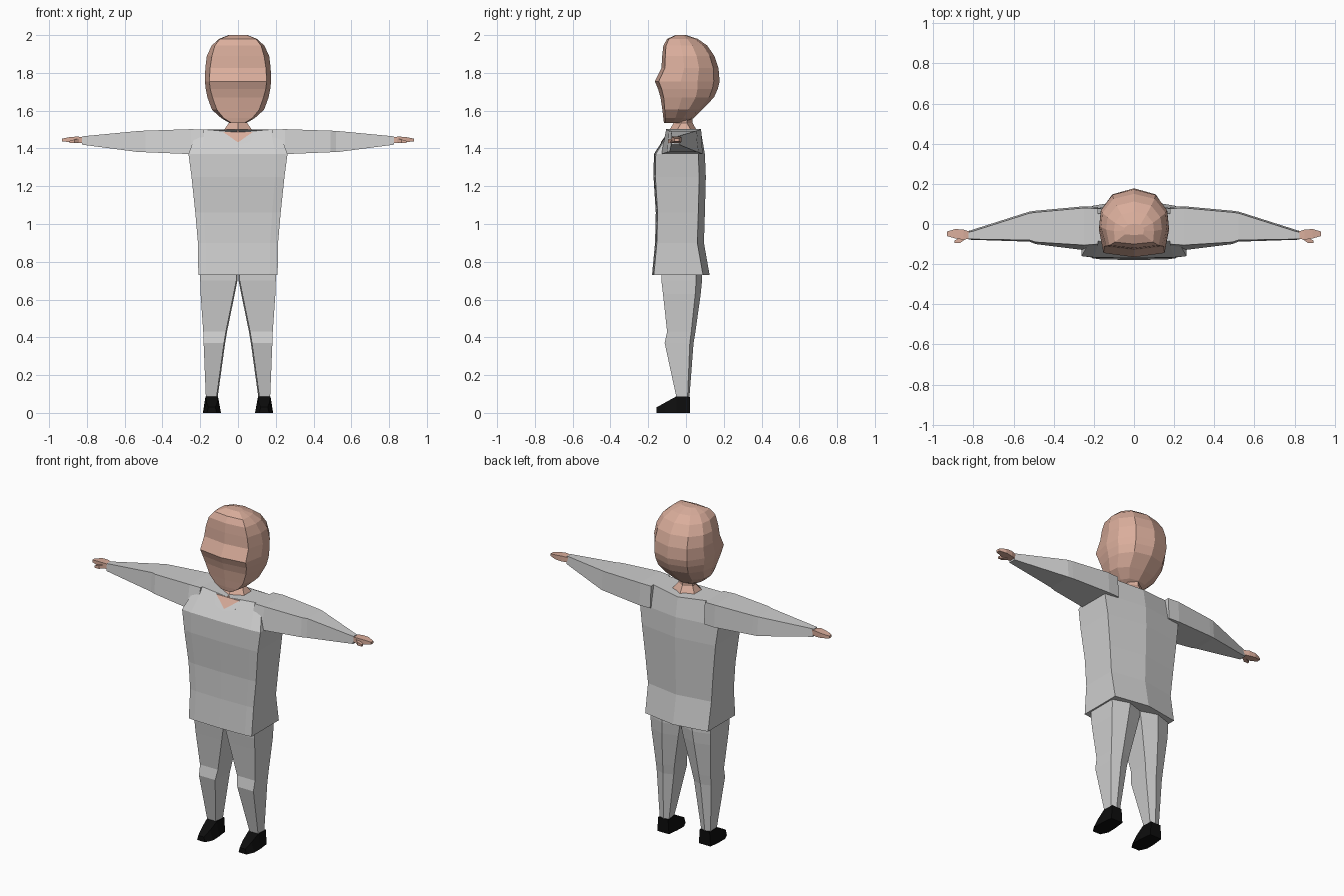
import bpy, bmesh


def material(name, rgb):
    m = bpy.data.materials.new(name)
    m.diffuse_color = (*rgb, 1)
    return m


GREY = material("cloth grey", (0.62, 0.62, 0.62))
SKIN = material("skin", (0.70, 0.42, 0.33))
BLACK = material("shoe black", (0.004, 0.004, 0.004))


def loft(name, rings, mat, flip=1):
    """Skin a closed solid through rings of equal point count; flip=-1 mirrors it in x."""
    bm = bmesh.new()
    loops = [[bm.verts.new((flip * x, y, z)) for x, y, z in r] for r in rings]
    n = len(rings[0])
    for a, b in zip(loops, loops[1:]):
        for i in range(n):
            j = (i + 1) % n
            bm.faces.new((a[i], a[j], b[j], b[i]))
    bm.faces.new(loops[0])
    bm.faces.new(loops[-1])
    bmesh.ops.recalc_face_normals(bm, faces=bm.faces)
    me = bpy.data.meshes.new(name)
    bm.to_mesh(me)
    bm.free()
    me.materials.append(mat)
    ob = bpy.data.objects.new(name, me)
    bpy.context.collection.objects.link(ob)
    return ob


def symmetric(half, z):
    """Full ring from half points; first and last lie on the centre plane."""
    pts = half + [(-x, y) for x, y in half[-2:0:-1]]
    return [(x, y, z) for x, y in pts]


# Head: z, front y, back y, half width, front panel half width
head = [(1.535, -0.117, 0.00, 0.045, 0.035), (1.56, -0.120, 0.04, 0.088, 0.075),
        (1.605, -0.125, 0.085, 0.138, 0.112), (1.67, -0.135, 0.148, 0.162, 0.135),
        (1.715, -0.148, 0.168, 0.171, 0.147), (1.755, -0.165, 0.178, 0.175, 0.152),
        (1.825, -0.130, 0.172, 0.173, 0.148), (1.89, -0.126, 0.150, 0.165, 0.138),
        (1.945, -0.120, 0.112, 0.139, 0.122), (1.98, -0.100, 0.062, 0.10, 0.095),
        (2.0, -0.055, 0.00, 0.05, 0.045)]
rings = []
for z, f, b, w, p in head:
    d = b - f
    rings.append(symmetric([(0, f), (p, f + 0.06 * d), (w, f + 0.40 * d), (w * 0.95, f + 0.66 * d),
                            (w * 0.62, f + 0.91 * d), (0, b)], z))
loft("head", rings, SKIN)

# Neck
loft("neck", [symmetric([(0, f), (w, f + 0.04), (w, b - 0.03), (0, b)], z)
              for z, f, b, w in [(1.46, -0.095, 0.06, 0.085), (1.49, -0.092, 0.06, 0.08),
                                 (1.535, -0.065, 0.035, 0.048), (1.6, -0.06, 0.035, 0.048)]], SKIN)

# Shirt body: z, front y, back ridge y, half width
body = [(0.73, -0.18, 0.125, 0.21), (0.90, -0.164, 0.095, 0.212), (1.06, -0.16, 0.10, 0.226),
        (1.25, -0.172, 0.105, 0.246), (1.37, -0.17, 0.10, 0.262), (1.50, -0.09, 0.08, 0.215)]
rings = []
for z, f, b, w in body:
    inner = min(w * 0.8, 0.2)
    rings.append(symmetric([(0, f), (inner, f + 0.004), (w, f + 0.01), (w, b - 0.035), (0, b)], z))
# slightly lowered shoulder line at the neck
for i, (x, y, z) in enumerate(rings[-1]):
    if x == 0:
        rings[-1][i] = (x, y, 1.485)
loft("shirt_body", rings, GREY)


def chest_plate(name, outline, lift, mat):
    """Thin plate lying on the sloping upper chest."""
    def y_at(z):
        return -0.17 + (z - 1.37) * 0.08 / 0.115
    loft(name, [[(x, y_at(z) + d, z) for x, z in outline] for d in (0.004 - lift, -lift)], mat)


# Collar and open neckline
chest_plate("collar", [(-0.09, 1.487), (-0.062, 1.435), (0, 1.42), (0.062, 1.435), (0.09, 1.487)],
            0.003, GREY)
chest_plate("neckline", [(-0.078, 1.487), (0, 1.432), (0.078, 1.487)], 0.007, SKIN)

for side, s in (("right", 1), ("left", -1)):
    # Sleeve: x, front top y, front bottom y, back y, bottom z, top z
    sleeve = [(0.18, -0.10, -0.135, 0.085, 1.37, 1.50), (0.25, -0.105, -0.13, 0.088, 1.37, 1.502),
              (0.49, -0.09, -0.10, 0.066, 1.38, 1.494), (0.52, -0.08, -0.088, 0.062, 1.38, 1.493),
              (0.825, -0.075, -0.078, -0.035, 1.42, 1.464)]
    loft(side + "_sleeve", [[(x, a, t), (x, c, b), (x, k, b), (x, k - 0.008, t)]
                            for x, a, c, k, b, t in sleeve], GREY, s)

    # Hand and thumb: x, front y, back y, bottom z, top z
    palm = [(0.81, -0.072, -0.04, 1.43, 1.458), (0.85, -0.078, -0.028, 1.43, 1.463),
            (0.89, -0.072, -0.025, 1.433, 1.460), (0.932, -0.06, -0.038, 1.438, 1.452)]
    thumb = [(0.835, -0.072, -0.05, 1.433, 1.452), (0.865, -0.094, -0.068, 1.428, 1.448),
             (0.893, -0.094, -0.082, 1.428, 1.440)]
    for part, secs in (("hand", palm), ("thumb", thumb)):
        loft(f"{side}_{part}", [[(x, f, b), (x, k, b), (x, k, t), (x, f, t)]
                                for x, f, k, b, t in secs], SKIN, s)

    # Trouser leg: z, inner x, outer x, front y, back ridge y
    leg = [(0.76, 0.0, 0.20, -0.13, 0.085), (0.70, 0.003, 0.20, -0.13, 0.085),
           (0.63, 0.017, 0.198, -0.122, 0.078), (0.43, 0.058, 0.184, -0.10, 0.05),
           (0.37, 0.068, 0.182, -0.113, 0.04), (0.08, 0.108, 0.17, -0.05, 0.018)]
    loft(side + "_trouser_leg", [[(i + 0.006, f, z), (o, f, z), (o, k - 0.035 * (z + 0.2), z),
                                  ((i + o) / 2, k, z), (i, k - 0.035 * (z + 0.2), z)]
                                 for z, i, o, f, k in leg], GREY, s)

    # Shoe: y, inner x, outer x, top inset, top z
    shoe = [(0.02, 0.10, 0.178, 0.006, 0.085), (-0.05, 0.092, 0.186, 0.014, 0.088),
            (-0.11, 0.09, 0.186, 0.02, 0.055), (-0.155, 0.112, 0.165, 0.008, 0.03)]
    loft(side + "_shoe", [[(i, y, 0), (o, y, 0), (o - t, y, h), (i + t, y, h)]
                          for y, i, o, t, h in shoe], BLACK, s)
